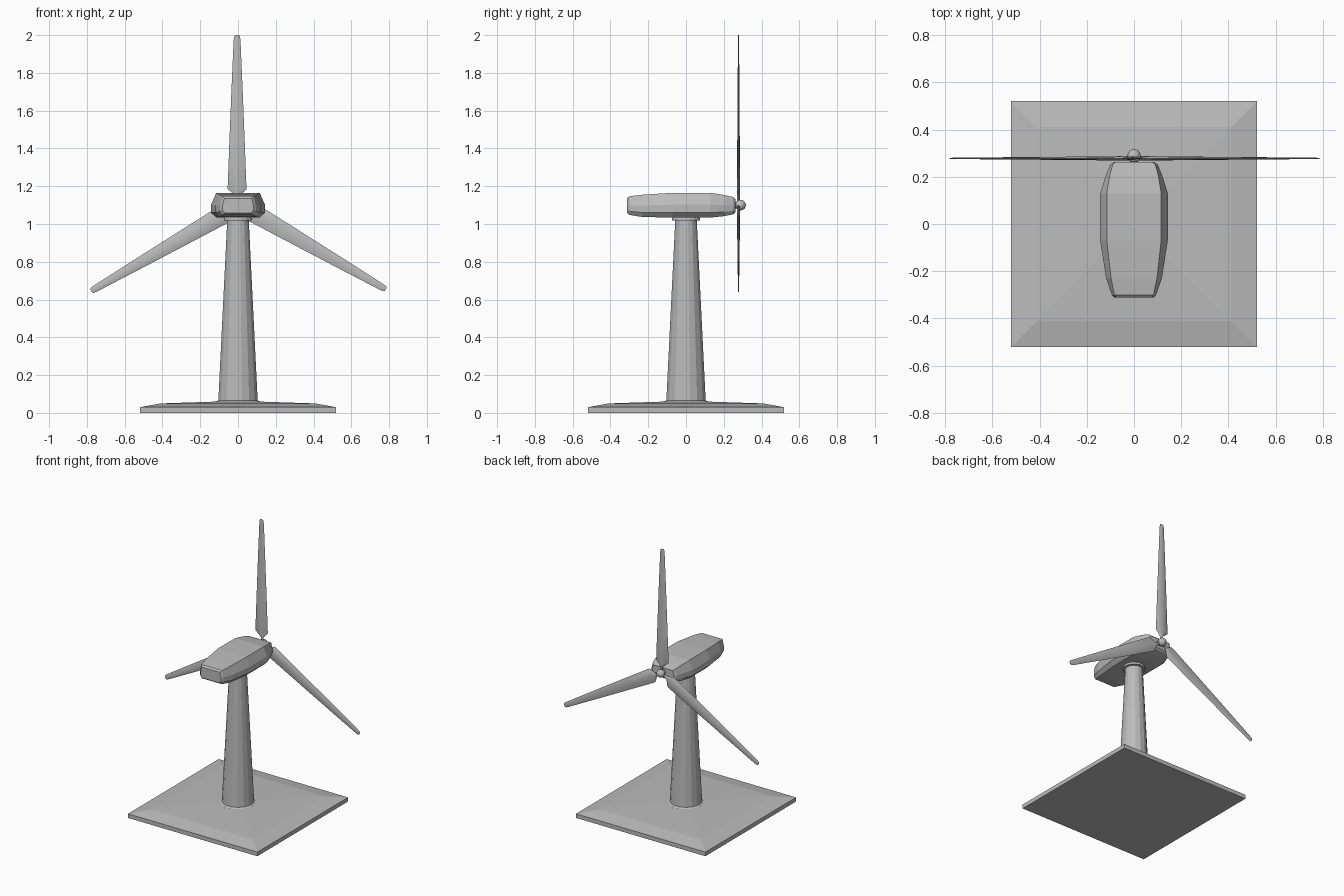
import bpy, bmesh, math
from mathutils import Matrix, Vector

if "Cube" in bpy.data.objects:
    bpy.data.objects.remove(bpy.data.objects["Cube"])

grey = bpy.data.materials.new("light_grey")
grey.diffuse_color = (0.5, 0.5, 0.5, 1)
grey.use_nodes = True
grey.node_tree.nodes["Principled BSDF"].inputs["Base Color"].default_value = grey.diffuse_color


def loft(name, rings, smooth=None):
    """Skin a list of equal-length point rings and cap both ends."""
    bm = bmesh.new()
    vs = [[bm.verts.new(p) for p in r] for r in rings]
    n = len(rings[0])
    for a, b in zip(vs, vs[1:]):
        for i in range(n):
            j = (i + 1) % n
            bm.faces.new((a[i], a[j], b[j], b[i]))
    bm.faces.new(vs[0][::-1])
    bm.faces.new(vs[-1])
    bmesh.ops.recalc_face_normals(bm, faces=bm.faces)
    me = bpy.data.meshes.new(name)
    bm.to_mesh(me)
    bm.free()
    me.materials.append(grey)
    ob = bpy.data.objects.new(name, me)
    bpy.context.collection.objects.link(ob)
    if smooth:
        bpy.ops.object.select_all(action='DESELECT')
        ob.select_set(True)
        bpy.context.view_layer.objects.active = ob
        bpy.ops.object.shade_smooth_by_angle(angle=math.radians(smooth))
    return ob


def circle(r, z, n=16):
    return [(r * math.cos(2 * math.pi * (i + .5) / n),
             r * math.sin(2 * math.pi * (i + .5) / n), z) for i in range(n)]


def square(h, z):
    return [(-h, -h, z), (h, -h, z), (h, h, z), (-h, h, z)]


# Base plate with sloped rim
loft("base", [square(.52, 0), square(.52, .03), square(.41, .05), square(.11, .06)])

# Tower with foot ring, and the collar under the housing
loft("tower_foot", [circle(.12, .045), circle(.12, .06), circle(.107, .066)])
loft("tower", [circle(.107, .05), circle(.058, 1.022)])
loft("tower_collar", [circle(.075, 1.018), circle(.075, 1.03), circle(.066, 1.05)])


# Faceted housing: y, top half width, side half width, bottom half width, top z, bottom z
def section(y, t, s, b, zt, zb):
    zu, zl = zb + (zt - zb) * .52, zb + (zt - zb) * .2
    half = [(b, zb), (s, zl), (s, zu), (t, zt)]
    return [(x, y, z) for x, z in half] + [(-x, y, z) for x, z in half[::-1]]


loft("housing", [section(*s) for s in [
    (-.312, .072, .082, .070, 1.136, 1.058),
    (-.300, .083, .094, .080, 1.147, 1.048),
    (-.230, .097, .118, .098, 1.155, 1.037),
    (-.070, .115, .143, .115, 1.165, 1.034),
    (.130, .115, .143, .115, 1.165, 1.034),
    (.205, .103, .120, .103, 1.153, 1.042),
    (.252, .090, .100, .090, 1.142, 1.052),
    (.262, .078, .086, .078, 1.132, 1.062)]])

# Rotor hub: short shaft and rounded nose, turned around the y axis
HUB = Vector((0, .278, 1.1))
turn = Matrix.Translation((0, 0, 1.1)) @ Matrix.Rotation(-math.pi / 2, 4, 'X')
hub = [(.018, .25), (.018, .266)]
hub += [(.029 * math.sin(a), .288 - .029 * math.cos(a))
        for a in [math.radians(d) for d in (38, 60, 90, 115, 140, 160, 175)]]
loft("hub", [[turn @ Vector(p) for p in circle(r, y)] for r, y in hub], 40)

# Blades: radius, centre offset, half chord, half thickness
stations = [(.020, 0, .010, .009), (.050, 0, .012, .009), (.085, -.005, .050, .009),
            (.30, -.005, .042, .007), (.60, -.005, .030, .005),
            (.865, -.005, .0185, .003), (.892, -.005, .016, .0025), (.900, -.005, .011, .002)]
for k in range(3):
    rot = Matrix.Translation(HUB) @ Matrix.Rotation(k * 2 * math.pi / 3, 4, 'Y')
    rings = []
    for r, c, h, t in stations:
        prof = [(-1, 0), (-.6, .75), (0, 1), (.6, .6), (1, 0), (.6, -.6), (0, -1), (-.6, -.75)]
        rings.append([rot @ Vector((c + h * u, t * v, r)) for u, v in prof])
    loft("blade_%d" % (k + 1), rings, 35)
